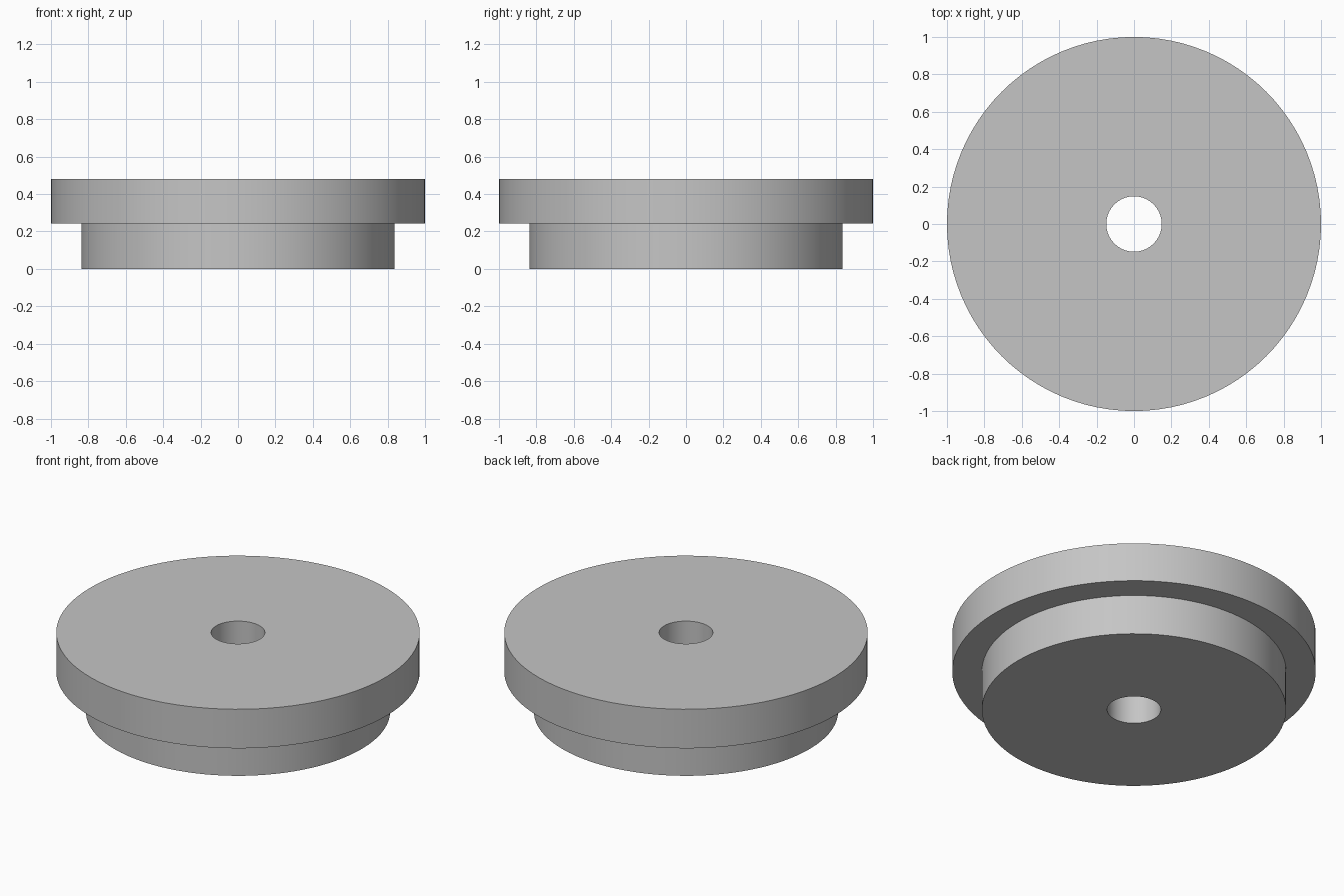
import bpy, bmesh, math

SIDES = 96
HOLE, HUB, RIM = 0.148, 0.837, 1.0
STEP, TOP = 0.243, 0.48

cube = bpy.data.objects.get("Cube")
if cube:
    bpy.data.objects.remove(cube, do_unlink=True)

# Plain grey material
grey = bpy.data.materials.new("plain grey")
grey.use_nodes = True
colour = (0.56, 0.56, 0.56, 1)
grey.diffuse_color = colour
grey.node_tree.nodes["Principled BSDF"].inputs["Base Color"].default_value = colour

# Stepped disc with a through hole: closed cross-section revolved about z
profile = [(HOLE, 0), (HUB, 0), (HUB, STEP), (RIM, STEP), (RIM, TOP), (HOLE, TOP)]
bm = bmesh.new()
verts = [bm.verts.new((r, 0, z)) for r, z in profile]
edges = [bm.edges.new((v, verts[(i + 1) % len(verts)])) for i, v in enumerate(verts)]
bmesh.ops.spin(bm, geom=verts + edges, cent=(0, 0, 0), axis=(0, 0, 1),
               angle=math.tau, steps=SIDES, use_duplicate=False)
bmesh.ops.remove_doubles(bm, verts=bm.verts[:], dist=0.0001)
bmesh.ops.recalc_face_normals(bm, faces=bm.faces[:])
mesh = bpy.data.meshes.new("stepped_disc")
bm.to_mesh(mesh)
bm.free()
mesh.materials.append(grey)

disc = bpy.data.objects.new("stepped_disc", mesh)
bpy.context.collection.objects.link(disc)
bpy.ops.object.select_all(action="DESELECT")
disc.select_set(True)
bpy.context.view_layer.objects.active = disc
bpy.ops.object.shade_smooth_by_angle(angle=math.radians(30))
